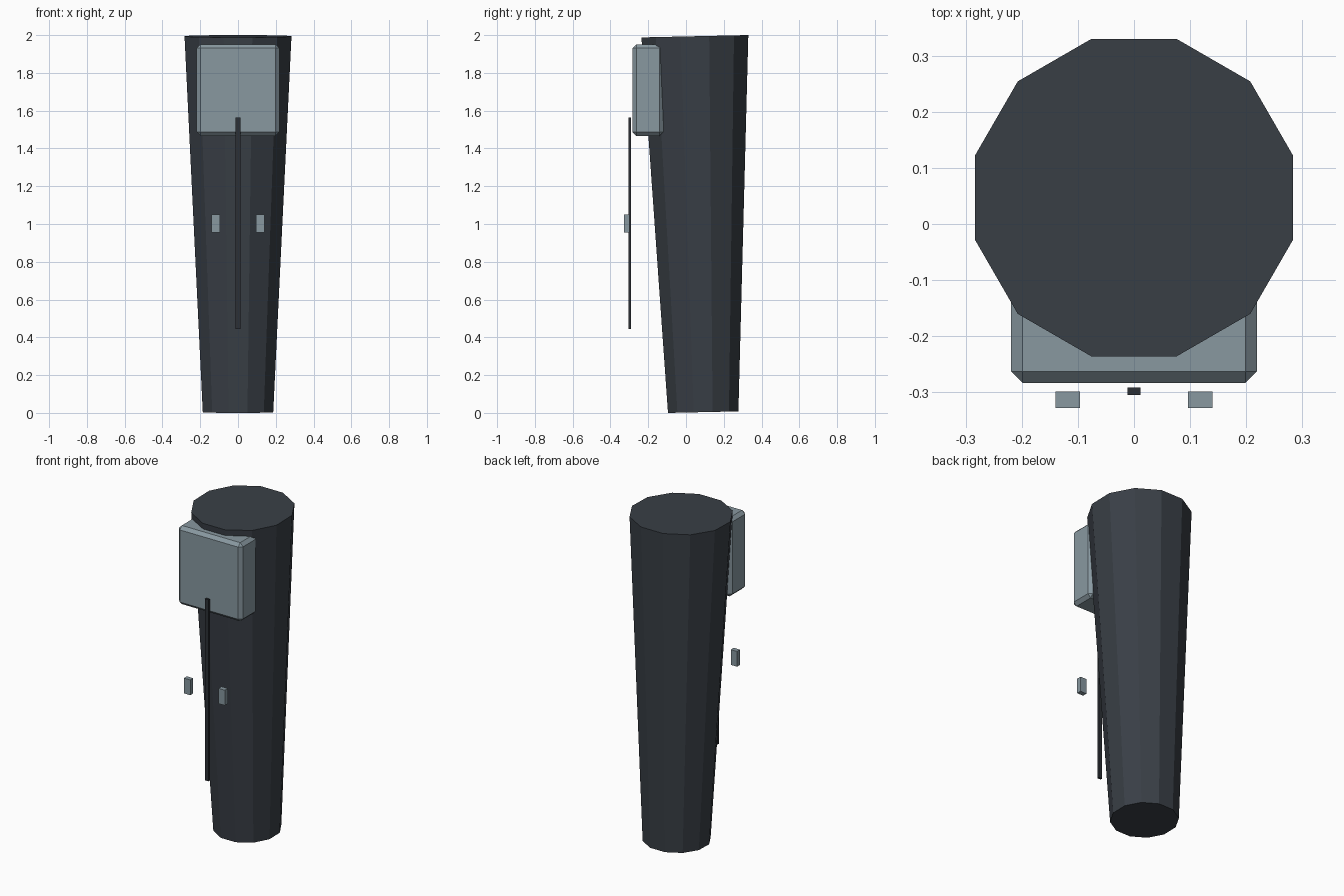
import bpy, bmesh, math
from mathutils import Matrix, Vector

if "Cube" in bpy.data.objects:
    bpy.data.objects.remove(bpy.data.objects["Cube"])


def material(name, srgb):
    m = bpy.data.materials.new(name)
    lin = [((c / 255 + 0.055) / 1.055) ** 2.4 for c in srgb]
    m.diffuse_color = (*lin, 1)
    m.use_nodes = True
    m.node_tree.nodes["Principled BSDF"].inputs["Base Color"].default_value = m.diffuse_color
    return m


DARK = material("dark slate", (57, 63, 70))
BLACK = material("near black", (44, 48, 53))
GREY = material("blue grey", (136, 152, 160))


def finish(name, bm, mat):
    mesh = bpy.data.meshes.new(name)
    bm.to_mesh(mesh)
    bm.free()
    mesh.materials.append(mat)
    ob = bpy.data.objects.new(name, mesh)
    bpy.context.collection.objects.link(ob)
    return ob


def box(name, center, size, mat, chamfer=0):
    bm = bmesh.new()
    bmesh.ops.create_cube(bm, size=1, matrix=Matrix.Translation(center) @ Matrix.Diagonal((*size, 1)))
    ob = finish(name, bm, mat)
    if chamfer:
        mod = ob.modifiers.new("chamfer", 'BEVEL')
        mod.width = chamfer
        mod.segments = 1
    return ob


# Tapered twelve-sided body, leaning slightly forward
bottom, top = Vector((0, 0.091, 0.004)), Vector((0, 0.047, 1.994))
axis = top - bottom
lean = math.atan2(-axis.y, axis.z)
bm = bmesh.new()
bmesh.ops.create_cone(
    bm, cap_ends=True, segments=12, radius1=0.193, radius2=0.293, depth=axis.length,
    matrix=Matrix.Translation((bottom + top) / 2) @ Matrix.Rotation(lean, 4, 'X')
    @ Matrix.Rotation(math.radians(15), 4, 'Z'))
# Keep flat sides facing front, back, left and right
finish("tapered_body", bm, DARK)

# Chamfered block on the upper front
box("front_block", (0, -0.2015, 1.709), (0.438, 0.163, 0.485), GREY, 0.02)

# Thin upright bar in front of the body
box("upright_bar", (0, -0.298, 1.005), (0.024, 0.014, 1.12), BLACK)

# Pair of small tabs either side of the bar
for side, x in (("left", -0.118), ("right", 0.118)):
    box(side + "_tab", (x, -0.313, 1.003), (0.043, 0.029, 0.094), GREY)
